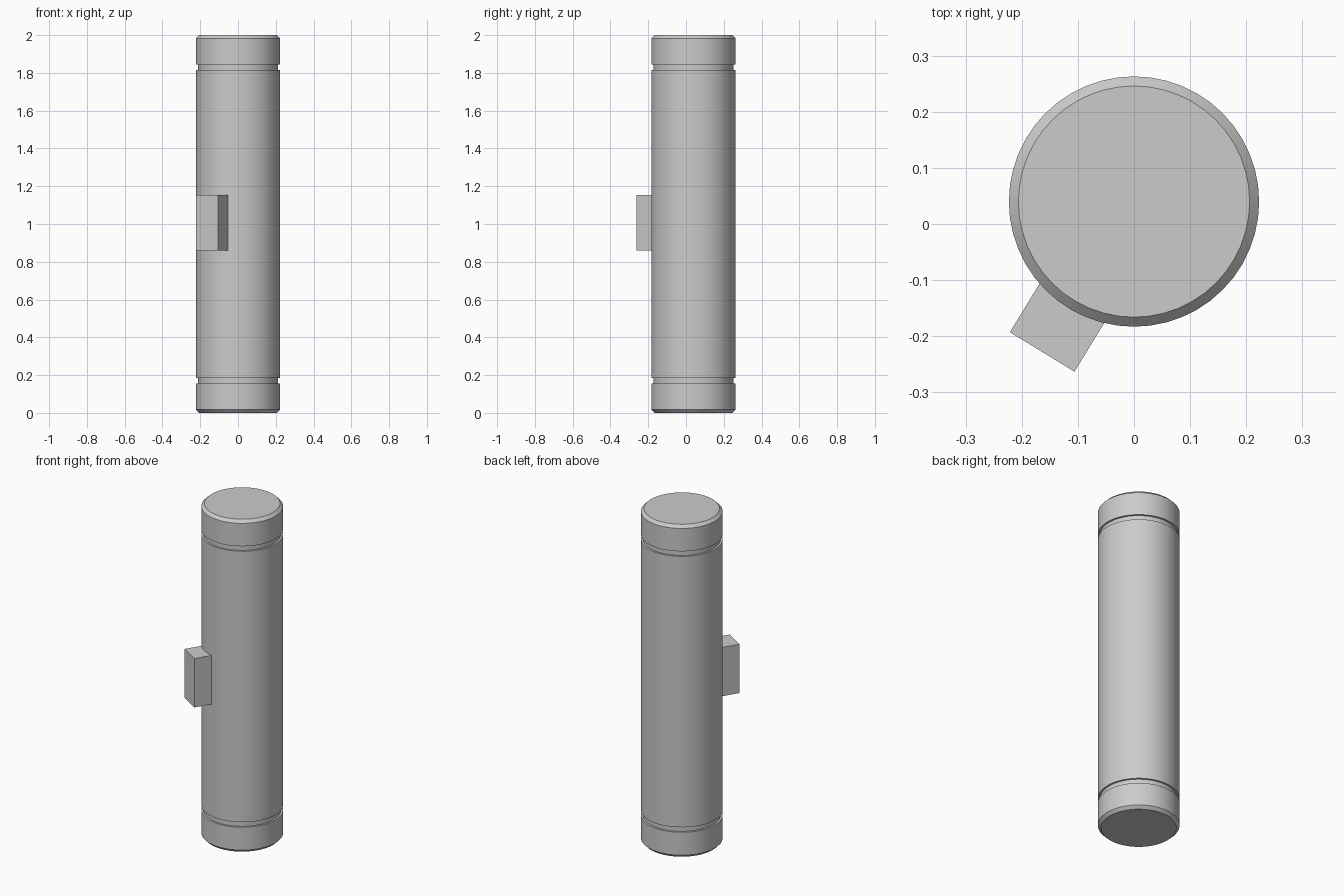
import bpy, bmesh, math
from mathutils import Matrix, Vector

cube = bpy.data.objects.get("Cube")
if cube:
    bpy.data.objects.remove(cube, do_unlink=True)

grey = bpy.data.materials.new("plain grey")
grey.use_nodes = True
grey.diffuse_color = (0.6, 0.6, 0.6, 1)
grey.node_tree.nodes["Principled BSDF"].inputs["Base Color"].default_value = grey.diffuse_color

SIDES = 48
RADIUS, GROOVE, RIM = 0.223, 0.212, 0.206
AXIS = Vector((0, 0.04, 0))


def finish(name, bm, smooth=False):
    bmesh.ops.recalc_face_normals(bm, faces=bm.faces)
    mesh = bpy.data.meshes.new(name)
    bm.to_mesh(mesh)
    bm.free()
    mesh.materials.append(grey)
    obj = bpy.data.objects.new(name, mesh)
    bpy.context.collection.objects.link(obj)
    if smooth:
        bpy.ops.object.select_all(action='DESELECT')
        obj.select_set(True)
        bpy.context.view_layer.objects.active = obj
        bpy.ops.object.shade_smooth_by_angle(angle=math.radians(30))
    return obj


def turned(name, profile):
    """Closed solid of revolution from (radius, height) pairs."""
    bm = bmesh.new()
    rings = []
    for r, z in profile:
        angles = [math.tau * i / SIDES for i in range(SIDES)]
        rings.append([bm.verts.new(AXIS + Vector((r * math.cos(a), r * math.sin(a), z)))
                      for a in angles])
    for low, high in zip(rings, rings[1:]):
        for i in range(SIDES):
            j = (i + 1) % SIDES
            bm.faces.new((low[i], low[j], high[j], high[i]))
    bm.faces.new(rings[0][::-1])
    bm.faces.new(rings[-1])
    return finish(name, bm, smooth=True)


# Cylinder with chamfered ends and a shallow groove near each end
lower = [(RIM, 0), (RADIUS, 0.017), (RADIUS, 0.155),
         (GROOVE, 0.155), (GROOVE, 0.185), (RADIUS, 0.185)]
upper = [(r, 2 - z) for r, z in reversed(lower)]
turned("grooved_cylinder", lower + upper)

# Rectangular block standing out radially at mid height
inner, outer = 0.15, 0.314
direction = math.radians(238.6)
bm = bmesh.new()
bmesh.ops.create_cube(bm, size=1)
bmesh.ops.scale(bm, vec=(outer - inner, 0.135, 0.294), verts=bm.verts)
bmesh.ops.translate(bm, vec=((inner + outer) / 2, 0, 1.006), verts=bm.verts)
bmesh.ops.transform(bm, matrix=Matrix.Translation(AXIS) @ Matrix.Rotation(direction, 4, 'Z'),
                    verts=bm.verts)
finish("side_block", bm)
